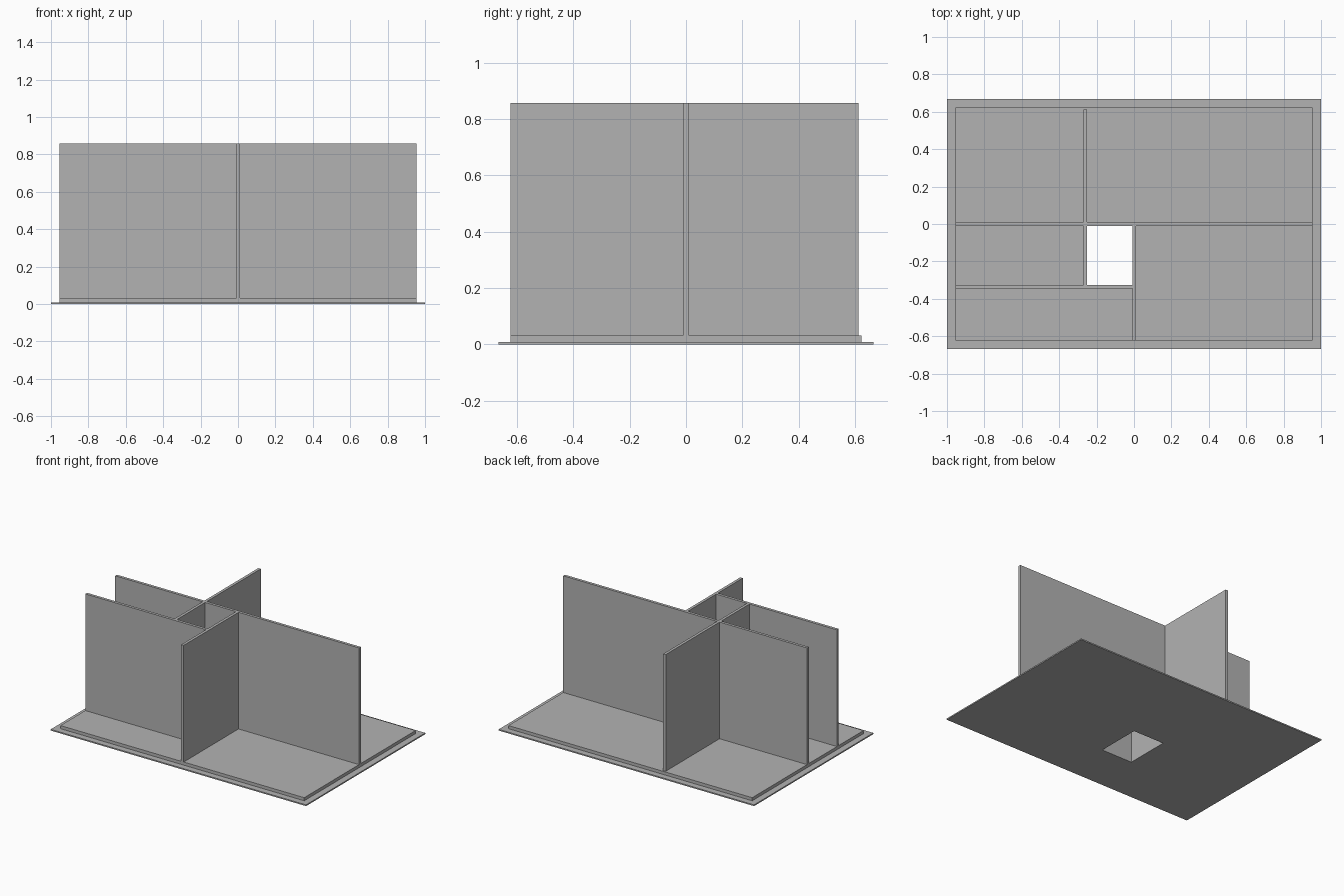
import bpy
import bmesh

cube = bpy.data.objects.get("Cube")
if cube:
    bpy.data.objects.remove(cube, do_unlink=True)

# Single flat grey
GREY = (0.45, 0.45, 0.45, 1.0)
grey = bpy.data.materials.new("plain_grey")
grey.use_nodes = True
grey.diffuse_color = GREY
grey.node_tree.nodes["Principled BSDF"].inputs["Base Color"].default_value = GREY

# Shared levels and the inner faces of the central shaft
PLATE_TOP, SLAB_TOP, WALL_TOP = 0.009, 0.031, 0.857
SLAB_X, SLAB_Y = 0.955, 0.623
SHAFT = (-0.25, -0.009, -0.325, -0.01)   # x0, x1, y0, y1
T = 0.02


def finish(name, bm):
    bmesh.ops.recalc_face_normals(bm, faces=bm.faces)
    mesh = bpy.data.meshes.new(name)
    bm.to_mesh(mesh)
    bm.free()
    mesh.materials.append(grey)
    obj = bpy.data.objects.new(name, mesh)
    bpy.context.collection.objects.link(obj)
    return obj


def extrude_up(bm, height):
    geom = bmesh.ops.extrude_face_region(bm, geom=bm.faces[:])["geom"]
    verts = [g for g in geom if isinstance(g, bmesh.types.BMVert)]
    bmesh.ops.translate(bm, verts=verts, vec=(0, 0, height))


def loop(bm, x0, x1, y0, y1, z):
    return [bm.verts.new((x, y, z)) for x, y in ((x0, y0), (x1, y0), (x1, y1), (x0, y1))]


def wall(name, x0, x1, y0, y1):
    bm = bmesh.new()
    bm.faces.new(loop(bm, x0, x1, y0, y1, SLAB_TOP))
    # keep the bottom cap while raising the wall
    geom = bmesh.ops.extrude_face_region(bm, geom=bm.faces[:], use_keep_orig=True)["geom"]
    verts = [g for g in geom if isinstance(g, bmesh.types.BMVert)]
    bmesh.ops.translate(bm, verts=verts, vec=(0, 0, WALL_TOP - SLAB_TOP))
    return finish(name, bm)


def pierced_slab(name, half_x, half_y, z0, z1):
    # rectangular ring around the shaft, closed top and bottom
    bm = bmesh.new()
    rings = [(loop(bm, -half_x, half_x, -half_y, half_y, z), loop(bm, *SHAFT, z))
             for z in (z0, z1)]
    (low_out, low_in), (top_out, top_in) = rings
    for a, b in ((low_out, low_in), (top_out, top_in), (low_out, top_out), (low_in, top_in)):
        for i in range(4):
            j = (i + 1) % 4
            bm.faces.new((a[i], a[j], b[j], b[i]))
    return finish(name, bm)


# Base: thin wide plate with a smaller floor slab on it
pierced_slab("base_plate", 1.0, 0.667, 0.0, PLATE_TOP)
pierced_slab("floor_slab", SLAB_X, SLAB_Y, PLATE_TOP, SLAB_TOP)

# Partition walls
sx0, sx1, sy0, sy1 = SHAFT
wall("main_wall", -SLAB_X, SLAB_X, sy1, sy1 + T)
wall("front_wall", sx1, sx1 + T, -SLAB_Y, sy1)
wall("side_wall", -SLAB_X, sx1, sy0 - T, sy0)
wall("shaft_wall", sx0 - T, sx0, sy0, sy1)
wall("back_wall", sx0 - T, sx0, sy1 + T, 0.612)
